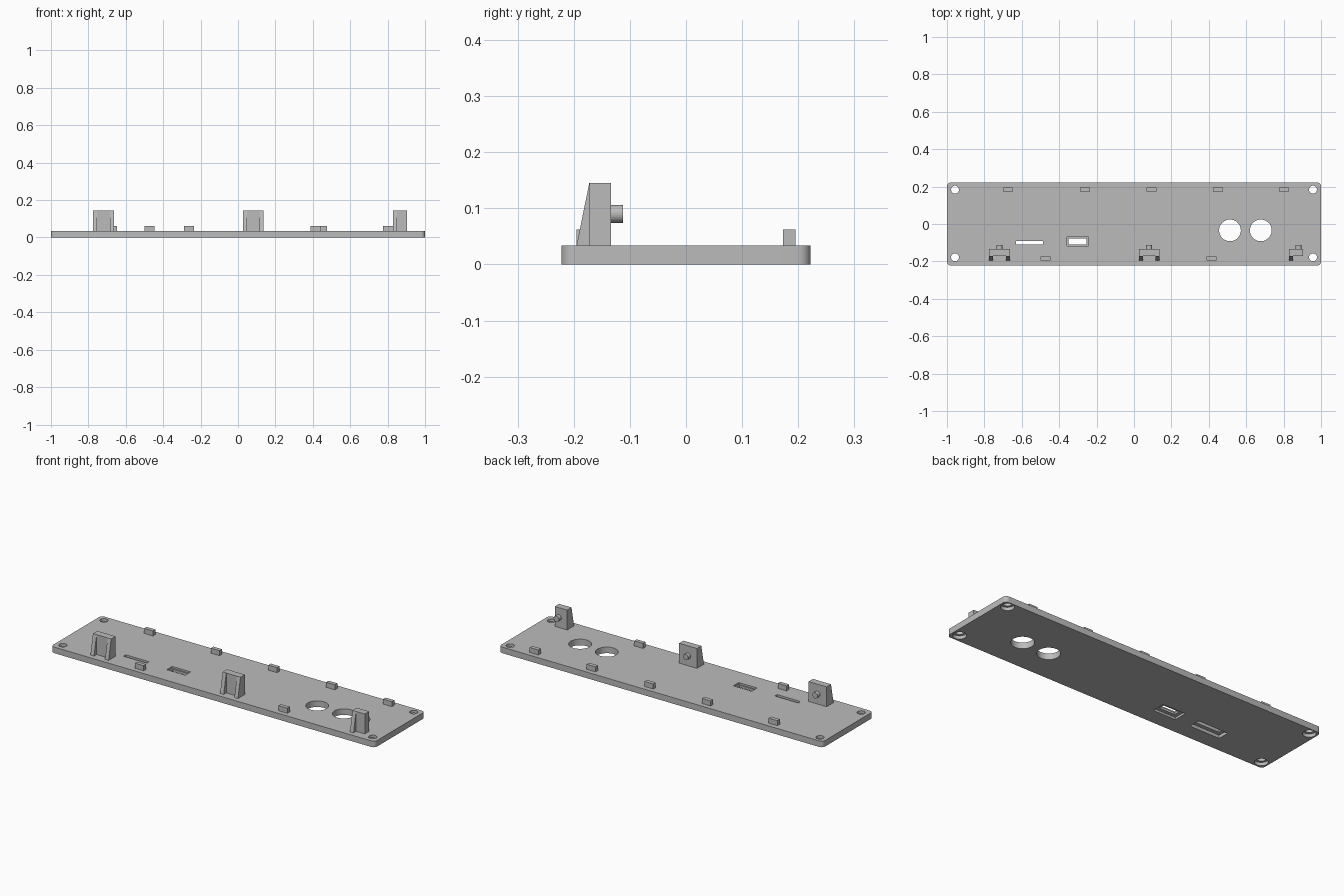
import bpy, bmesh, math
from mathutils import Matrix

if "Cube" in bpy.data.objects:
    bpy.data.objects.remove(bpy.data.objects["Cube"])

grey = bpy.data.materials.new("plain grey")
grey.diffuse_color = (0.5, 0.5, 0.5, 1)
grey.use_nodes = True
grey.node_tree.nodes["Principled BSDF"].inputs["Base Color"].default_value = grey.diffuse_color
T = 0.034  # plate thickness


def finish(name, bm):
    bmesh.ops.recalc_face_normals(bm, faces=bm.faces)
    me = bpy.data.meshes.new(name)
    bm.to_mesh(me)
    bm.free()
    ob = bpy.data.objects.new(name, me)
    bpy.context.collection.objects.link(ob)
    me.materials.append(grey)
    return ob


def prism(name, pts, vec):
    """Extrude a closed outline along a vector."""
    bm = bmesh.new()
    f = bm.faces.new([bm.verts.new(p) for p in pts])
    r = bmesh.ops.extrude_face_region(bm, geom=[f])
    bmesh.ops.translate(bm, vec=vec, verts=[v for v in r["geom"] if isinstance(v, bmesh.types.BMVert)])
    return finish(name, bm)


def box(name, x0, x1, y0, y1, z0, z1):
    return prism(name, [(x0, y0, z0), (x1, y0, z0), (x1, y1, z0), (x0, y1, z0)], (0, 0, z1 - z0))


def cylinder(name, centre, r, depth, along_y=False, n=40):
    bm = bmesh.new()
    m = Matrix.Translation(centre)
    if along_y:
        m = m @ Matrix.Rotation(math.pi / 2, 4, 'X')
    bmesh.ops.create_cone(bm, cap_ends=True, segments=n, radius1=r, radius2=r, depth=depth, matrix=m)
    return finish(name, bm)


def smooth(ob):
    bpy.ops.object.select_all(action='DESELECT')
    ob.select_set(True)
    bpy.context.view_layer.objects.active = ob
    bpy.ops.object.shade_smooth_by_angle(angle=math.radians(30))


# Base plate with rounded corners
R = 0.022
outline = []
for k, (sx, sy) in enumerate([(1, 1), (-1, 1), (-1, -1), (1, -1)]):
    for i in range(9):
        a = math.pi / 2 * (k + i / 8)
        outline.append((sx * (1 - R) + R * math.cos(a), sy * (0.222 - R) + R * math.sin(a), 0))
plate = prism("base_plate", outline, (0, 0, T))

# Cutters: screw holes with counterbores, round ports, connector slots
cutters = []
for x in (-0.957, 0.957):
    for y in (-0.178, 0.184):
        cutters.append(cylinder("screw_hole_cutter", (x, y, T / 2), 0.021, 0.1))
        cutters.append(cylinder("counterbore_cutter", (x, y, -0.015), 0.034, 0.066))
for x in (0.513, 0.678):
    cutters.append(cylinder("port_cutter", (x, -0.034, T / 2), 0.058, 0.1, n=64))
cutters += [
    box("slot_cutter", -0.631, -0.486, -0.11, -0.09, -0.05, 0.1),
    box("slot_recess_cutter", -0.651, -0.466, -0.132, -0.068, -0.05, 0.017),
    box("socket_cutter", -0.349, -0.253, -0.11, -0.077, -0.05, 0.1),
    box("socket_top_cutter", -0.358, -0.244, -0.117, -0.069, 0.024, 0.1),
    box("socket_recess_cutter", -0.371, -0.231, -0.13, -0.056, -0.05, 0.012),
]
for c in cutters:
    mod = plate.modifiers.new("cut", 'BOOLEAN')
    mod.object = c
    mod.operation = 'DIFFERENCE'
    mod.solver = 'EXACT'
bpy.context.view_layer.update()
cut_mesh = bpy.data.meshes.new_from_object(plate.evaluated_get(bpy.context.evaluated_depsgraph_get()))
plate.modifiers.clear()
plate.data = cut_mesh
for c in cutters:
    bpy.data.objects.remove(c)
smooth(plate)

# Small locating tabs along the back and front edges
for x in (-0.674, -0.262, 0.093, 0.45, 0.802):
    box("back_tab", x - 0.027, x + 0.027, 0.173, 0.195, T - 0.002, 0.062)
for x in (-0.473, 0.414):
    box("front_tab", x - 0.027, x + 0.027, -0.195, -0.173, T - 0.002, 0.062)

# Brackets: upright block, tapered ribs in front, round peg behind
ZT, RIB = 0.145, 0.022
for x0, x1, peg, ribs in ((-0.775, -0.663, -0.719, 2), (0.026, 0.136, 0.081, 2), (0.828, 0.904, 0.88, 1)):
    box("bracket_block", x0, x1, -0.172, -0.134, T - 0.002, ZT)
    for rx in (x0, x1 - RIB)[:ribs]:
        prism("bracket_rib", [(rx, -0.195, T - 0.001), (rx, -0.171, T - 0.001), (rx, -0.171, ZT), (rx, -0.1725, ZT)],
              (RIB, 0, 0))
    smooth(cylinder("bracket_peg", (peg, -0.124, 0.09), 0.016, 0.024, True, 32))
